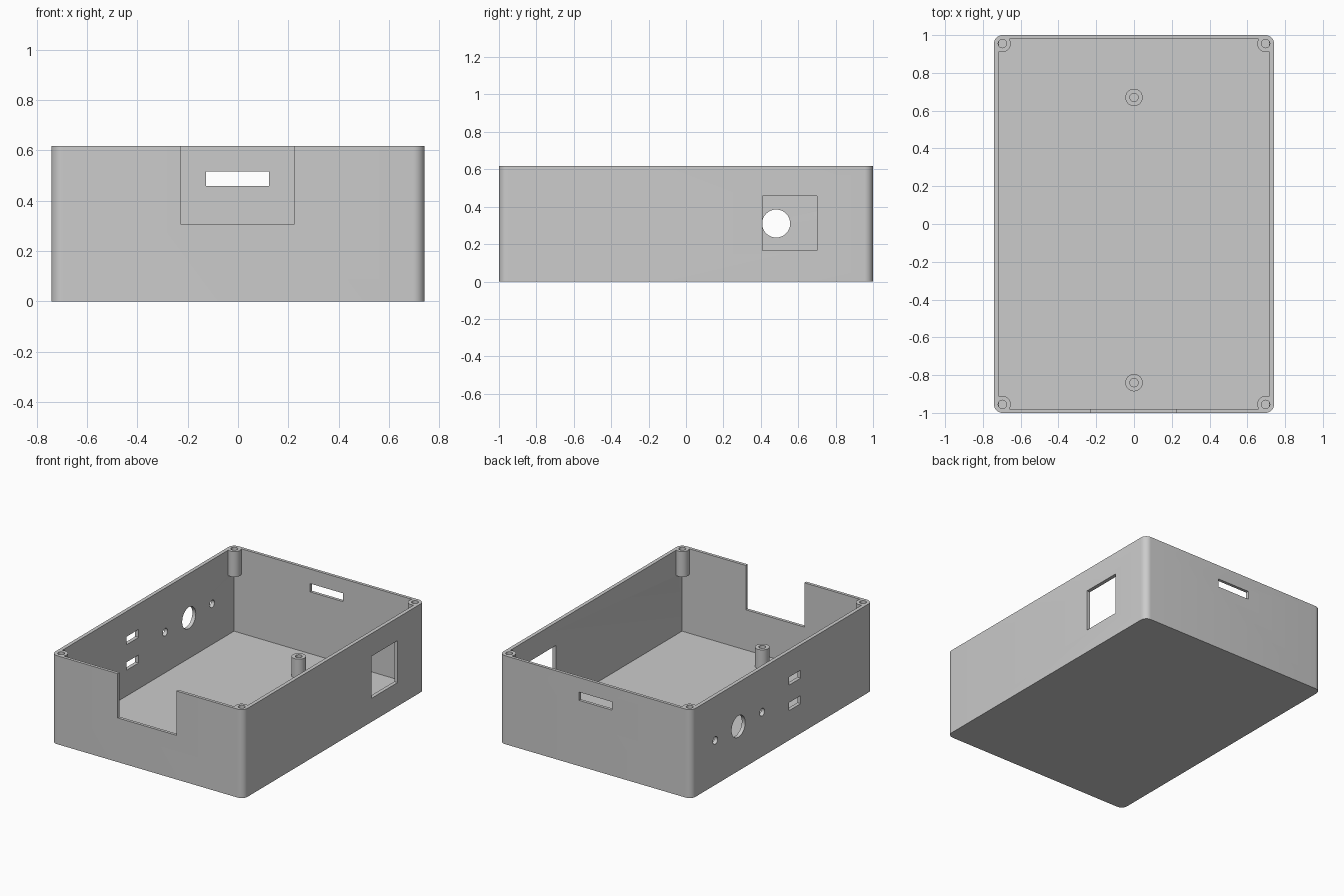
import bpy, bmesh, math
from mathutils import Matrix, Vector

cube = bpy.data.objects.get("Cube")
if cube:
    bpy.data.objects.remove(cube, do_unlink=True)

HX, HY, H = 0.742, 1.0, 0.617      # outer half sizes and height
WX, WY, FLOOR = 0.026, 0.021, 0.027  # wall and floor thickness
R = 0.046                          # corner radius
SEG = 32

grey = bpy.data.materials.new("light grey plastic")
grey.use_nodes = True
colour = (0.6, 0.6, 0.6, 1)
grey.diffuse_color = colour
grey.node_tree.nodes["Principled BSDF"].inputs["Base Color"].default_value = colour


def make(name, bm):
    bmesh.ops.recalc_face_normals(bm, faces=bm.faces)
    mesh = bpy.data.meshes.new(name)
    bm.to_mesh(mesh)
    bm.free()
    mesh.materials.append(grey)
    ob = bpy.data.objects.new(name, mesh)
    bpy.context.collection.objects.link(ob)
    return ob


def box(name, lo, hi):
    bm = bmesh.new()
    lo, hi = Vector(lo), Vector(hi)
    bmesh.ops.create_cube(bm, size=1, matrix=Matrix.Translation((lo + hi) / 2)
                          @ Matrix.Diagonal((*(hi - lo), 1)))
    return make(name, bm)


def cylinder(name, centre, radius, depth, axis="Z"):
    bm = bmesh.new()
    turn = Matrix.Rotation(math.pi / 2, 4, "Y") if axis == "X" else Matrix()
    bmesh.ops.create_cone(bm, cap_ends=True, segments=SEG, radius1=radius, radius2=radius,
                          depth=depth, matrix=Matrix.Translation(centre) @ turn)
    return make(name, bm)


def cut(target, cutters):
    bpy.context.view_layer.objects.active = target
    for c in cutters:
        c.hide_render = True
        mod = target.modifiers.new("cut", "BOOLEAN")
        mod.operation, mod.solver, mod.object = "DIFFERENCE", "EXACT", c
        bpy.ops.object.modifier_apply(modifier=mod.name)
        bpy.data.objects.remove(c, do_unlink=True)


def smooth(ob):
    bpy.ops.object.select_all(action="DESELECT")
    ob.select_set(True)
    bpy.context.view_layer.objects.active = ob
    bpy.ops.object.shade_smooth_by_angle(angle=math.radians(30))


# Outer block with rounded vertical corners
bm = bmesh.new()
bmesh.ops.create_cube(bm, size=1, matrix=Matrix.Translation((0, 0, H / 2))
                      @ Matrix.Diagonal((2 * HX, 2 * HY, H, 1)))
upright = [e for e in bm.edges if abs(e.verts[0].co.z - e.verts[1].co.z) > 0.1]
bmesh.ops.bevel(bm, geom=upright, offset=R, segments=8, profile=0.5, affect="EDGES")
case = make("enclosure_case", bm)

# Cavity, leaving short screw posts hanging in the corners
corners = [(sx * 0.697, sy * 0.955) for sx in (-1, 1) for sy in (-1, 1)]
cavity = box("cavity", (WX - HX, WY - HY, FLOOR), (HX - WX, HY - WY, H + 0.1))
cut(cavity, [cylinder("post", (x, y, 0.64), 0.0445, 0.4) for x, y in corners])
cut(case, [cavity])
cut(case, [cylinder("screw_hole", (x, y, 0.58), 0.022, 0.3) for x, y in corners])

# Openings: front notch, back slot, square window on the left wall
cut(case, [
    box("front_notch", (-0.228, -1.1, 0.308), (0.224, -0.95, 0.8)),
    box("back_slot", (-0.128, 0.95, 0.458), (0.124, 1.1, 0.516)),
    box("square_window", (0.7, 0.41, 0.165), (0.8, 0.7, 0.458)),
])

# Right wall: round port with two screw holes and two stacked slots
for y, r in ((0.482, 0.075), (0.737, 0.026), (0.22, 0.026)):
    cut(case, [cylinder("port", (-HX, y, 0.31), r, 0.1, "X")])
for z in (0.413, 0.235):
    cut(case, [box("side_slot", (-0.8, -0.205, z - 0.028), (-0.7, -0.073, z + 0.028))])
smooth(case)

# Hollow standoffs on the floor
for name, y in (("back_standoff", 0.67), ("front_standoff", -0.84)):
    post = cylinder(name, (0, y, 0.09), 0.046, 0.144)
    cut(post, [cylinder("bore", (0, y, 0.128), 0.022, 0.2)])
    smooth(post)
